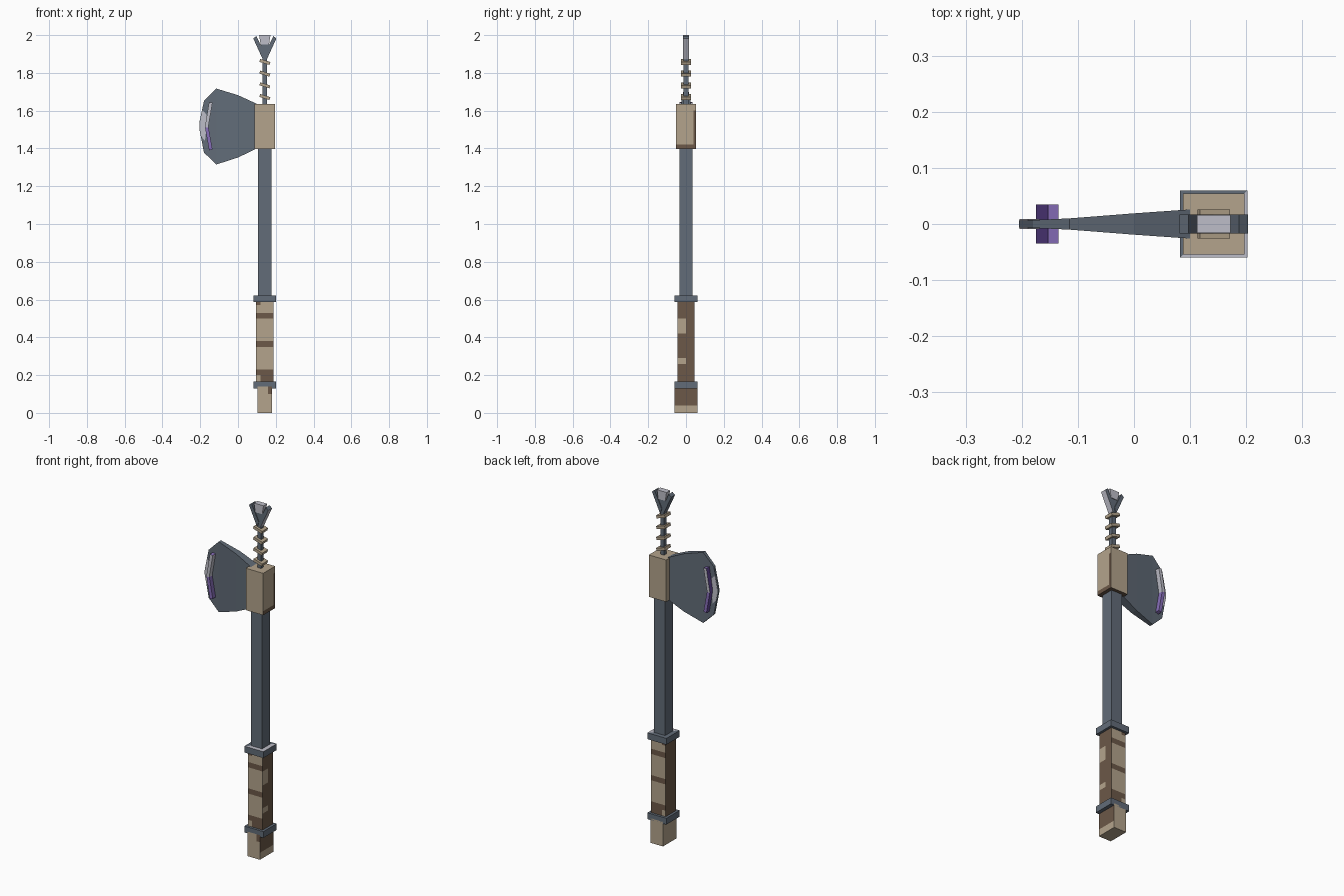
import bpy, bmesh, math
from mathutils import Matrix, Vector

if "Cube" in bpy.data.objects:
    bpy.data.objects.remove(bpy.data.objects["Cube"], do_unlink=True)


def material(name, r, g, b):
    m = bpy.data.materials.new(name)
    m.use_nodes = True
    m.diffuse_color = (r, g, b, 1)
    m.node_tree.nodes["Principled BSDF"].inputs["Base Color"].default_value = (r, g, b, 1)
    return m


tan = material("tan_leather", 0.456, 0.371, 0.262)
brown = material("brown_leather", 0.15, 0.098, 0.065)
slate = material("slate_metal", 0.122, 0.15, 0.188)
silver = material("pale_silver", 0.515, 0.515, 0.578)
purple = material("purple_crystal", 0.242, 0.156, 0.485)
violet = material("dark_violet", 0.127, 0.065, 0.328)
CX = 0.142  # shaft axis


def finish(name, bm, mats, cuts=(), rule=None):
    """Cut the mesh with planes, colour faces by rule(centre, normal), make the object."""
    for co, no in cuts:
        geom = bm.verts[:] + bm.edges[:] + bm.faces[:]
        bmesh.ops.bisect_plane(bm, geom=geom, dist=1e-5, plane_co=co, plane_no=no)
    bmesh.ops.recalc_face_normals(bm, faces=bm.faces)
    if rule:
        for f in bm.faces:
            f.material_index = int(rule(f.calc_center_median(), f.normal))
    me = bpy.data.meshes.new(name)
    bm.to_mesh(me)
    bm.free()
    for m in mats:
        me.materials.append(m)
    ob = bpy.data.objects.new(name, me)
    bpy.context.collection.objects.link(ob)
    return ob


def box(name, hx, hy, z0, z1, mats, cuts=(), rule=None, tilt=0):
    """Box centred on the shaft axis."""
    bm = bmesh.new()
    bmesh.ops.create_cube(bm, size=2)
    bm.transform(Matrix.Translation((CX, 0, (z0 + z1) / 2)) @ Matrix.Rotation(tilt, 4, 'Y')
                 @ Matrix.Diagonal((hx, hy, (z1 - z0) / 2, 1)))
    return finish(name, bm, mats, cuts, rule)


def prism(name, pts, hy, mats, cuts=(), rule=None):
    """Profile in x and z, extruded to both sides in y."""
    bm = bmesh.new()
    front, back = [[bm.verts.new((x, y, z)) for x, z in pts] for y in (-hy, hy)]
    bm.faces.new(front)
    bm.faces.new(back[::-1])
    for i in range(len(pts)):
        bm.faces.new((front[i - 1], front[i], back[i], back[i - 1]))
    return finish(name, bm, mats, cuts, rule)


def level(*heights):
    return [((0, 0, z), (0, 0, 1)) for z in heights]


# Butt of the handle
def butt_rule(c, n):
    side = n.x > 0.5 and c.z > 0.04
    chip = n.y < -0.5 and c.z > 0.1 and c.x > 0.16
    return side or chip


box("handle_butt", 0.039, 0.06, 0, 0.14, [tan, brown],
    level(0.04, 0.1) + [((0.16, 0, 0), (1, 0, 0))], butt_rule)


# Wrapped grip: banded front and back, dark sides with pale patches
def grip_rule(c, n):
    if abs(n.x) > 0.5:
        patch = c.y < 0 and (0.42 < c.z < 0.5 or 0.26 < c.z < 0.29)
        return not (patch and n.x > 0)
    low_chip = c.z < 0.2 and c.x < 0.12
    band = 0.5 < c.z < 0.53 or 0.35 < c.z < 0.38 or c.z < 0.23
    top_chip = c.z > 0.57 and c.x < 0.12
    return (band and not low_chip) or top_chip


box("wrapped_grip", 0.046, 0.046, 0.16, 0.59, [tan, brown],
    level(0.2, 0.23, 0.26, 0.29, 0.35, 0.38, 0.42, 0.5, 0.53, 0.57)
    + [((0.12, 0, 0), (1, 0, 0)), ((0, 0, 0), (0, 1, 0))], grip_rule)

# Metal rings round the grip and the shaft above
box("lower_ring", 0.06, 0.06, 0.13, 0.166, [slate])
box("upper_ring", 0.06, 0.06, 0.586, 0.622, [slate, silver],
    [((CX, 0, 0), (1, -1, 0))], lambda c, n: n.z > 0.5 and c.x - CX > c.y)
box("shaft", 0.035, 0.035, 0.6, 1.42, [slate])


# Collar that holds the blade
def collar_rule(c, n):
    edge = n.x > 0.5 and (c.z < 1.42 or (c.y > 0.04 and c.z < 1.6))
    return edge or n.z < -0.5


box("blade_collar", 0.055, 0.054, 1.397, 1.636, [tan, brown],
    level(1.42, 1.6) + [((0, 0.04, 0), (0, 1, 0))], collar_rule)

# Tapered blade: x, half thickness, bottom, top of each section
sections = [(0.1, 0.026, 1.4, 1.636), (0, 0.019, 1.352, 1.682), (-0.115, 0.01, 1.315, 1.717),
            (-0.18, 0.007, 1.378, 1.652), (-0.205, 0.006, 1.505, 1.535)]
bm = bmesh.new()
loops = [[bm.verts.new(p) for p in ((x, -h, a), (x, h, a), (x, h, b), (x, -h, b))]
         for x, h, a, b in sections]
bm.faces.new(loops[0])
bm.faces.new(loops[-1])
for p, q in zip(loops, loops[1:]):
    for i in range(4):
        bm.faces.new((p[i - 1], p[i], q[i], q[i - 1]))
finish("axe_blade", bm, [slate])

# Worn pale patch on the cutting edge
prism("edge_patch", [(-0.189, 1.605), (-0.204, 1.53), (-0.204, 1.505), (-0.196, 1.465),
                     (-0.175, 1.44), (-0.168, 1.5), (-0.168, 1.58)], 0.0085, [silver])


# Bent crystal bar through the blade
def crystal_rule(c, n):
    if n.x < -0.5:
        return 2
    return 1 if c.z > 1.512 and n.z < 0.5 else 0


prism("crystal_bar", [(-0.153, 1.645), (-0.175, 1.515), (-0.153, 1.39),
                      (-0.135, 1.395), (-0.157, 1.515), (-0.135, 1.642)],
      0.035, [purple, silver, violet], level(1.512), crystal_rule)

# Thin rod with slanted leather coils
box("top_rod", 0.012, 0.012, 1.62, 1.96, [slate])
for i in range(4):
    z = 1.672 + i * 0.062
    box(f"coil_{i + 1}", 0.028, 0.026, z - 0.008, z + 0.008, [tan], tilt=math.radians(17))

# Claw prongs and the pale gem between them
for name, s in (("right_prong", -1), ("left_prong", 1)):
    profile = [(0, 1.9), (0.01, 1.87), (0.061, 1.982), (0.045, 1.995)]
    prism(name, [(CX + s * x, z) for x, z in profile], 0.017, [slate, silver],
          rule=lambda c, n: n.x > 0.8 and c.x > CX)
prism("claw_gem", [(CX - 0.03, 2), (CX + 0.03, 2), (CX + 0.022, 1.95), (CX - 0.022, 1.95)],
      0.016, [silver])
prism("gem_socket", [(CX - 0.022, 1.95), (CX + 0.022, 1.95), (CX + 0.01, 1.89), (CX - 0.01, 1.89)],
      0.013, [slate])
